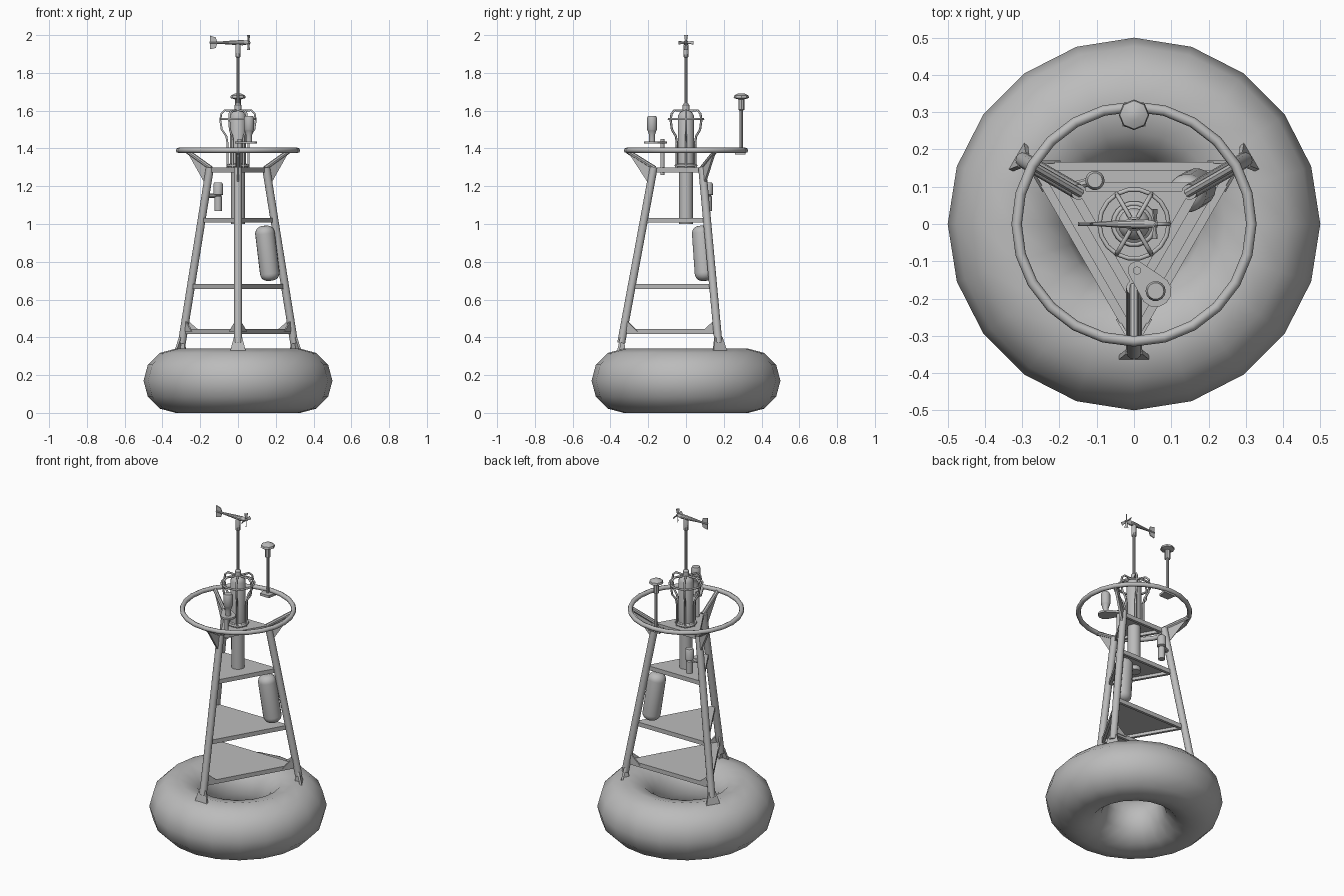
import bpy, bmesh, math
from mathutils import Vector, Matrix

if "Cube" in bpy.data.objects:
    bpy.data.objects.remove(bpy.data.objects["Cube"])

grey = bpy.data.materials.new("buoy grey")
grey.use_nodes = True
GREY = (0.5, 0.5, 0.5, 1)
grey.diffuse_color = GREY
grey.node_tree.nodes["Principled BSDF"].inputs["Base Color"].default_value = GREY


def finish(bm, name, smooth=35):
    bmesh.ops.recalc_face_normals(bm, faces=bm.faces)
    mesh = bpy.data.meshes.new(name)
    bm.to_mesh(mesh)
    bm.free()
    ob = bpy.data.objects.new(name, mesh)
    bpy.context.collection.objects.link(ob)
    mesh.materials.append(grey)
    if smooth:
        bpy.ops.object.select_all(action="DESELECT")
        ob.select_set(True)
        bpy.context.view_layer.objects.active = ob
        bpy.ops.object.shade_smooth_by_angle(angle=math.radians(smooth))
    return ob


def lathe(name, profile, base=(0, 0, 0), axis=(0, 0, 1), seg=12, smooth=35):
    """Closed solid of revolution from (radius, distance along axis) pairs."""
    bm = bmesh.new()
    rot = Vector((0, 0, 1)).rotation_difference(Vector(axis)).to_matrix()
    rings = [[bm.verts.new(Vector(base) + rot @ Vector((r * math.cos(math.tau * i / seg),
                                                        r * math.sin(math.tau * i / seg), d)))
              for i in range(seg)] for r, d in profile]
    for a, b in zip(rings, rings[1:]):
        for i in range(seg):
            bm.faces.new((a[i - 1], a[i], b[i], b[i - 1]))
    bm.faces.new(rings[0])
    bm.faces.new(rings[-1])
    return finish(bm, name, smooth)


def rod(name, a, b, r, seg=12):
    d = Vector(b) - Vector(a)
    return lathe(name, [(r, 0), (r, d.length)], a, d, seg)


def plate(name, pts, thickness):
    """Flat polygon thickened evenly to both sides."""
    pts = [Vector(p) for p in pts]
    n = (pts[1] - pts[0]).cross(pts[2] - pts[0]).normalized() * thickness / 2
    bm = bmesh.new()
    low = [bm.verts.new(p - n) for p in pts]
    top = [bm.verts.new(p + n) for p in pts]
    bm.faces.new(low)
    bm.faces.new(top)
    for i in range(len(pts)):
        bm.faces.new((low[i - 1], low[i], top[i], top[i - 1]))
    return finish(bm, name, 0)


def torus(name, major, minor, z, seg, tube):
    bpy.ops.mesh.primitive_torus_add(major_segments=seg, minor_segments=tube, location=(0, 0, z),
                                     major_radius=major, minor_radius=minor)
    ob = bpy.context.object
    ob.name = name
    ob.data.materials.append(grey)
    bpy.ops.object.shade_smooth()
    return ob


def polar(angle, r, z, side=0):
    """Point at a radius and height, shifted sideways from the radial line."""
    c, s = math.cos(angle), math.sin(angle)
    return Vector((r * c - side * s, r * s + side * c, z))


def leg_r(z):
    return 0.345 - (z - 0.36) * 0.185


# Float and guard rail
torus("float_ring", 0.33, 0.17, 0.17, 20, 12)
torus("guard_rail", 0.315, 0.014, 1.39, 24, 8)

# Three legs with feet and rail brackets
LEGS = {"front": math.radians(-90), "left": math.radians(30), "right": math.radians(150)}
for side, a in LEGS.items():
    rod(side + "_leg", polar(a, leg_r(0.37), 0.37), polar(a, leg_r(1.3), 1.3), 0.021)
    plate(side + "_foot", [polar(a, 0.36, 0.32, -0.043), polar(a, 0.36, 0.32, 0.043),
                           polar(a, 0.343, 0.4, 0.022), polar(a, 0.343, 0.4, -0.022)], 0.012)
    plate(side + "_foot_web", [polar(a, 0.35, 0.33), polar(a, 0.32, 0.33),
                               polar(a, 0.33, 0.4), polar(a, 0.345, 0.4)], 0.012)
    plate(side + "_rail_gusset", [polar(a, 0.31, 1.385), polar(a, 0.17, 1.3),
                                  polar(a, 0.19, 1.2)], 0.012)
    rod(side + "_rail_brace", polar(a, 0.31, 1.385), polar(a, 0.165, 1.295), 0.012, 8)

# Triangular decks: plate with a frame of edge bars below
for level, z in (("lower", 0.43), ("middle", 0.67), ("upper", 1.02), ("top", 1.285)):
    corners = [polar(a, leg_r(z), z) for a in LEGS.values()]
    plate(level + "_deck", [c + Vector((0, 0, 0.009)) for c in corners], 0.008)
    for i in range(3):
        a, b = corners[i - 1], corners[i]
        inward = -((a + b) / 2 - Vector((0, 0, z))).normalized() * 0.016
        plate(f"{level}_deck_bar_{i + 1}", [a, b, b + inward, a + inward], 0.026)
        if level == "lower":
            # Upright corner gussets between the legs and the lower deck
            up = Vector((0, 0, 0.06))
            for n, (p, q) in enumerate(((a, b), (b, a))):
                d = (q - p).normalized()
                plate(f"corner_gusset_{i + 1}_{n + 1}",
                      [p, p + d * 0.09, p + d * 0.02 + up, p + up * 0.95 - d * 0.005], 0.008)

# Lantern column with its cage
lathe("lantern_column", [(0.037, 1.0), (0.037, 1.3), (0.055, 1.3), (0.055, 1.31), (0.043, 1.32),
                         (0.043, 1.57), (0.034, 1.59), (0.018, 1.6), (0.018, 1.63), (0.009, 1.64)],
      seg=16)
torus("cage_hoop", 0.093, 0.006, 1.555, 18, 6)
torus("cage_base_hoop", 0.055, 0.007, 1.31, 18, 6)
ribs = bpy.data.curves.new("cage_ribs", "CURVE")
ribs.dimensions = "3D"
ribs.bevel_depth = 0.006
ribs.bevel_resolution = 1
RIB = [(0.02, 1.6), (0.07, 1.602), (0.088, 1.585), (0.094, 1.55), (0.086, 1.5),
       (0.062, 1.465), (0.056, 1.43), (0.056, 1.3)]
for k in range(6):
    sp = ribs.splines.new("POLY")
    sp.points.add(len(RIB) - 1)
    for pt, (r, z) in zip(sp.points, RIB):
        pt.co = (*polar(k * math.pi / 3, r, z), 1)
ribs.materials.append(grey)
bpy.context.collection.objects.link(bpy.data.objects.new("cage_ribs", ribs))

# Mast and wind vane with propeller
lathe("mast", [(0.009, 1.6), (0.009, 1.88), (0.014, 1.885), (0.014, 1.945), (0.008, 1.965)], seg=10)
lathe("vane_body", [(0.005, 0), (0.006, 0.05), (0.012, 0.13), (0.014, 0.175), (0.01, 0.2), (0.004, 0.215)],
      (-0.15, 0, 1.96), (1, 0, 0), 10)
plate("vane_tail", [(-0.148, 0, 1.925), (-0.118, 0, 1.932), (-0.108, 0, 1.96),
                    (-0.118, 0, 1.988), (-0.148, 0, 1.997)], 0.005)
for k in range(4):
    turn = Matrix.Rotation(k * math.pi / 2, 3, "X")
    plate(f"propeller_blade_{k + 1}", [Vector((0.056, 0, 1.96)) + turn @ Vector(p) for p in
                                       ((-0.002, -0.003, 0), (-0.006, -0.009, 0.04),
                                        (0.006, 0.009, 0.04), (0.002, 0.003, 0))], 0.004)

# Mushroom antenna on the back of the rail
lathe("antenna", [(0.009, 1.37), (0.009, 1.6), (0.016, 1.605), (0.016, 1.66), (0.041, 1.667),
                  (0.038, 1.68), (0.015, 1.692)], (0, 0.293, 0), seg=8)
plate("antenna_bracket", [(-0.03, 0.26, 1.375), (0.03, 0.26, 1.375),
                          (0.04, 0.315, 1.375), (-0.04, 0.315, 1.375)], 0.015)

# Front sensor on a rounded arm
rod("front_sensor_post", (0.008, -0.125, 1.26), (0.008, -0.125, 1.45), 0.011)
big, small = Vector((0.058, -0.18, 1.432)), Vector((0.008, -0.125, 1.432))
heading = math.atan2(big.y - small.y, big.x - small.x)
outline = [c + polar(heading + math.radians(start + 30 * k), r, 0)
           for c, r, start in ((big, 0.043, -90), (small, 0.025, 90)) for k in range(7)]
plate("front_sensor_arm", outline, 0.012)
lathe("front_sensor", [(0.016, 1.435), (0.016, 1.47), (0.024, 1.495), (0.027, 1.5), (0.027, 1.56),
                       (0.022, 1.572)], (0.058, -0.18, 0), seg=14)

# Back sensor clamped to the right leg
lathe("back_sensor", [(0.02, 1.07), (0.02, 1.145), (0.014, 1.15), (0.026, 1.155), (0.026, 1.21),
                      (0.02, 1.22)], (-0.105, 0.117, 0), seg=14)
rod("back_sensor_clamp", (-0.105, 0.117, 1.15), polar(LEGS["right"], leg_r(1.15), 1.15), 0.012, 8)

# Capsule tank leaning with the left leg
bottom, top = Vector((0.173, 0.1, 0.7)), Vector((0.138, 0.08, 0.99))
length = (top - bottom).length
arc = [math.radians(15 * k) for k in range(7)]
cap = [(0.012 + 0.04 * math.sin(t), 0.04 * (1 - math.cos(t))) for t in arc]
lathe("tank", cap + [(r, length - d) for r, d in reversed(cap)], bottom, top - bottom, 18, 50)
